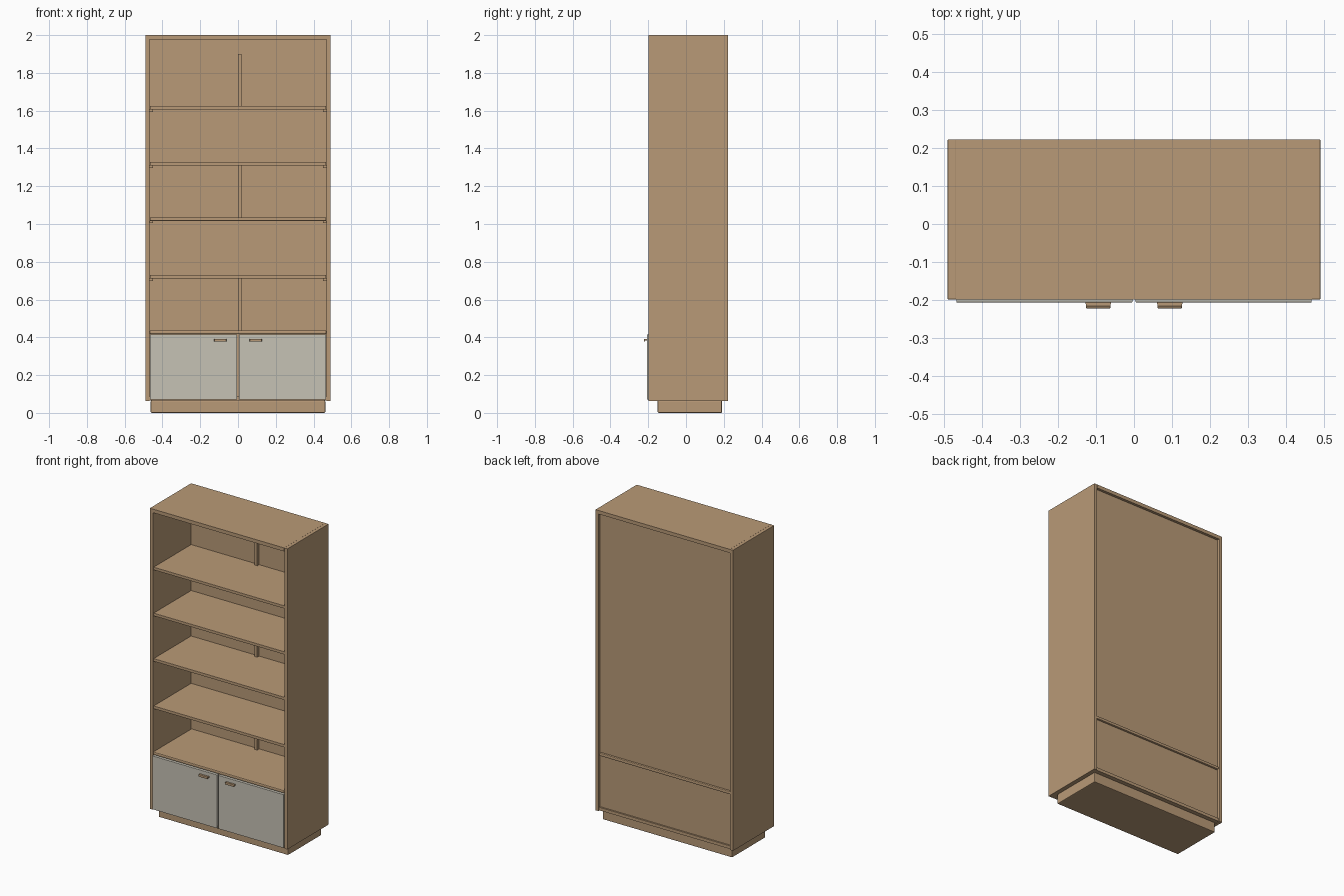
import bpy
import bmesh

cube = bpy.data.objects.get("Cube")
if cube:
    bpy.data.objects.remove(cube, do_unlink=True)


def material(name, colour):
    mat = bpy.data.materials.new(name)
    mat.use_nodes = True
    mat.diffuse_color = (*colour, 1)
    mat.node_tree.nodes["Principled BSDF"].inputs["Base Color"].default_value = (*colour, 1)
    return mat


wood = material("oak wood", (0.485, 0.323, 0.184))
paint = material("pale grey paint", (0.565, 0.539, 0.462))


def box(name, x, y, z, mat=wood, bevel=0.0, taper=1.0):
    """Box from (min, max) ranges; taper narrows the front face in x."""
    bm = bmesh.new()
    bmesh.ops.create_cube(bm, size=1)
    mid = (x[0] + x[1]) / 2
    for v in bm.verts:
        front = v.co.y < 0
        v.co = [r[0] + (c + 0.5) * (r[1] - r[0]) for c, r in zip(v.co, (x, y, z))]
        if front:
            v.co.x = mid + (v.co.x - mid) * taper
    mesh = bpy.data.meshes.new(name)
    bm.to_mesh(mesh)
    bm.free()
    mesh.materials.append(mat)
    obj = bpy.data.objects.new(name, mesh)
    bpy.context.collection.objects.link(obj)
    if bevel:
        mod = obj.modifiers.new("rounded edges", "BEVEL")
        mod.width, mod.segments = bevel, 2
    return obj


HALF, INNER = 0.49, 0.468
FRONT, BACK = -0.198, 0.222
PANEL = 0.19                      # inner face of the back panel
DECK_LOW, DECK_TOP = 0.417, 0.437

# Carcass
for side, s in (("left", 1), ("right", -1)):
    box(side + "_side", sorted((s * INNER, s * HALF)), (FRONT, BACK), (0.063, 2), bevel=0.001)
inside = (-INNER, INNER)
box("top_panel", inside, (FRONT, BACK), (1.977, 2))
box("bottom_panel", inside, (FRONT, 0.215), (0.066, 0.086))
box("cabinet_top", inside, (FRONT, 0.217), (DECK_LOW, DECK_TOP), bevel=0.006)
box("upper_back", inside, (PANEL, 0.205), (DECK_LOW, 1.98))
box("lower_back", inside, (PANEL, 0.205), (0.07, DECK_LOW + 0.005))
box("plinth", (-0.462, 0.462), (-0.15, 0.19), (0, 0.066), bevel=0.005)

# Shelves with their support pegs
for i, top in enumerate((0.73, 1.035, 1.328, 1.624), 1):
    under = top - 0.018
    box(f"shelf_{i}", (-0.467, 0.467), (-0.192, PANEL), (under, top), bevel=0.001)
    for side, s in (("left", 1), ("right", -1)):
        for end, y in (("front", -0.13), ("back", 0.13)):
            box(f"peg_{i}_{side}_{end}", sorted((s * 0.45, s * INNER)),
                (y - 0.006, y + 0.006), (under - 0.013, under))

# Short uprights against the back
for i, z in enumerate(((DECK_TOP, 0.712), (1.035, 1.31), (1.624, 1.9)), 1):
    box(f"back_upright_{i}", (0, 0.018), (0.17, PANEL), z)

# Doors and pulls
for side, s in (("left", 1), ("right", -1)):
    box(side + "_door", sorted((s * 0.004, s * 0.467)), (-0.206, -0.186),
        (0.07, 0.414), paint, bevel=0.001)
    grip = sorted((s * 0.06, s * 0.128))
    box(side + "_pull_stem", grip, (-0.217, -0.205), (0.382, 0.39), taper=0.93)
    box(side + "_pull_lip", (grip[0] + 0.002, grip[1] - 0.002), (-0.222, -0.216),
        (0.377, 0.392), bevel=0.002)
